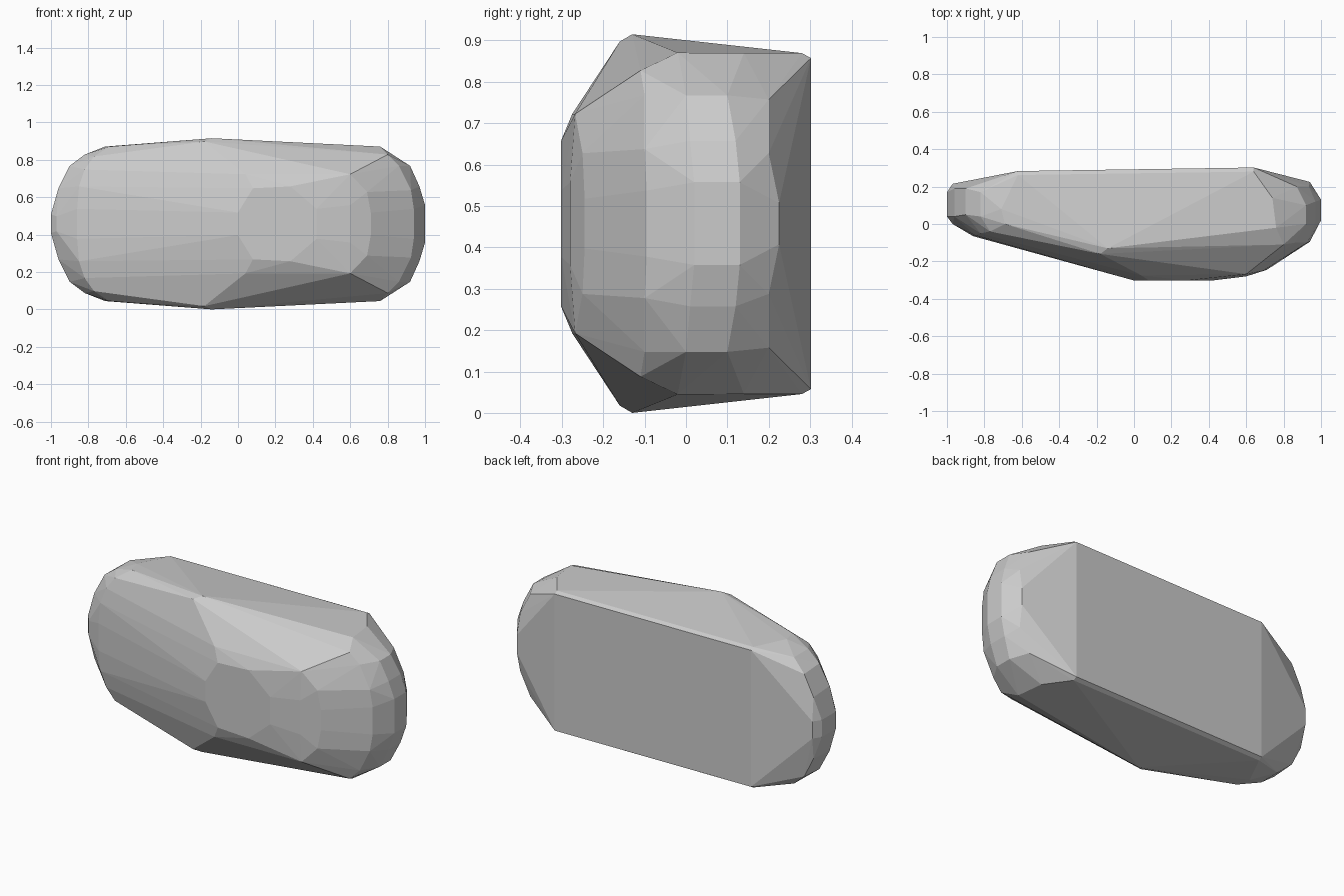
import bpy, bmesh
from math import radians

MID = 0.4575  # height of the mirror plane

# key facet corners as (x, y, height above the mirror plane)
front = [(0.0, -.302, .06), (.08, -.302, .19), (.28, -.302, .2), (.42, -.302, .08),
         (.04, -.275, .265), (.6, -.268, .265), (.6, -.28, .1), (.69, -.25, .17),
         (.71, -.245, .06)]
top = [(-.14, -.13, .4575), (-.18, -.16, .44), (.76, -.02, .413), (.74, .14, .412),
       (-.71, .08, .413), (-.69, .0, .413)]
back = [(-.62, .283, .4), (.64, .302, .4), (-.62, .262, .412), (.64, .28, .412)]
right_end = [(1, .02, .1), (1, .13, .1), (.97, .01, .2), (.97, .12, .2),
             (.92, .0, .31), (.92, .1, .31), (.94, .225, .05), (.935, .2, .17),
             (.87, .2, .3), (.94, -.095, .08), (.925, -.1, .18), (.86, -.1, .31),
             (.8, -.11, .37)]
left_end = [(-1, .04, .05), (-1, .17, .05), (-.97, .0, .04), (-.96, .04, .19),
            (-.96, .19, .18), (-.97, .215, .05), (-.9, .05, .31), (-.9, .19, .3),
            (-.82, .04, .37), (-.82, .17, .37), (-.86, -.065, .08), (-.85, -.06, .2),
            (-.82, -.05, .29), (-.77, -.04, .36)]

# rounded slab: convex skin over the mirrored corners
bm = bmesh.new()
for x, y, h in front + top + back + right_end + left_end:
    for side in (-1, 1):
        bm.verts.new((x, y, MID + side * h))
hull = bmesh.ops.convex_hull(bm, input=bm.verts)
loose = {g for g in hull["geom_interior"] + hull["geom_unused"]
         if isinstance(g, bmesh.types.BMVert)}
bmesh.ops.delete(bm, geom=list(loose), context="VERTS")
bmesh.ops.dissolve_limit(bm, angle_limit=radians(1.5), verts=bm.verts, edges=bm.edges)
bmesh.ops.recalc_face_normals(bm, faces=bm.faces)

mesh = bpy.data.meshes.new("faceted_rock")
bm.to_mesh(mesh)
bm.free()
rock = bpy.data.objects.new("faceted_rock", mesh)
bpy.context.collection.objects.link(rock)
